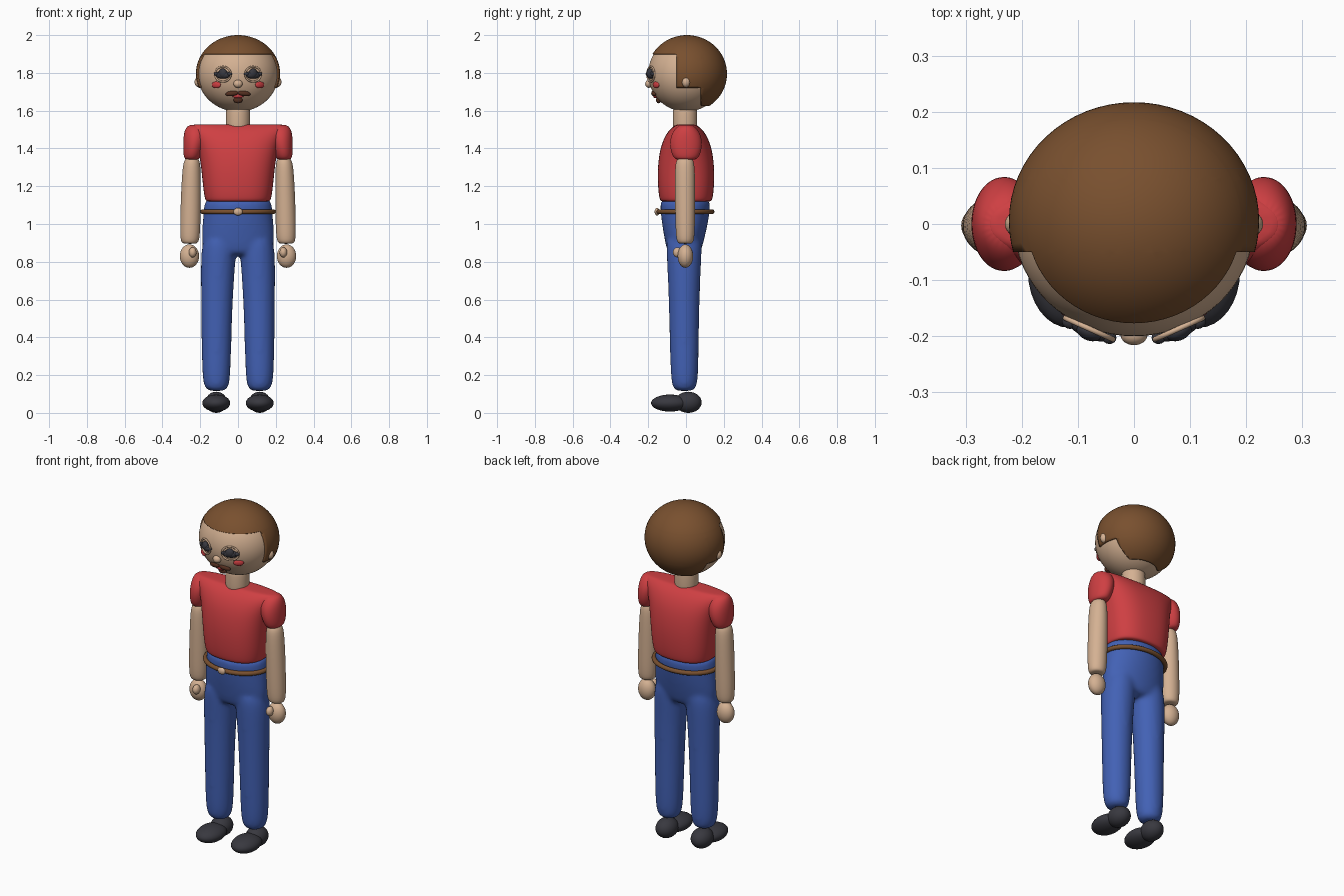
import bpy, bmesh, math
from mathutils import Matrix, Vector

cube = bpy.data.objects.get("Cube")
if cube:
    bpy.data.objects.remove(cube, do_unlink=True)


def material(name, rgb):
    m = bpy.data.materials.new(name)
    m.use_nodes = True
    m.diffuse_color = (*rgb, 1)
    m.node_tree.nodes["Principled BSDF"].inputs["Base Color"].default_value = (*rgb, 1)
    return m


SKIN = material("skin", (0.66, 0.44, 0.29))
HAIR = material("brown", (0.19, 0.08, 0.028))
DARK_HAIR = material("dark brown", (0.09, 0.03, 0.015))
RED = material("red", (0.62, 0.05, 0.055))
BLUE = material("blue", (0.055, 0.12, 0.46))
DARK = material("charcoal", (0.04, 0.04, 0.05))


def finish(name, bm, mat):
    bmesh.ops.recalc_face_normals(bm, faces=bm.faces)
    me = bpy.data.meshes.new(name)
    bm.to_mesh(me)
    bm.free()
    me.shade_smooth()
    me.materials.append(mat)
    ob = bpy.data.objects.new(name, me)
    bpy.context.collection.objects.link(ob)
    return ob


def ball(name, loc, radii, mat, tilt=0, turn=0, segs=32):
    """Ellipsoid, tilted about y and then turned about z."""
    bm = bmesh.new()
    bmesh.ops.create_uvsphere(bm, u_segments=segs, v_segments=segs // 2, radius=1)
    bm.transform(Matrix.Translation(loc) @ Matrix.Rotation(turn, 4, 'Z')
                 @ Matrix.Rotation(tilt, 4, 'Y') @ Matrix.Diagonal((*radii, 1)))
    return finish(name, bm, mat)


def ring(name, loc, rx, ry, minor, mat, frame=Matrix()):
    """Elliptical torus lying in the xy plane of its frame."""
    bm = bmesh.new()
    n, k = 48, 10
    rows = []
    for i in range(n):
        a = math.tau * i / n
        row = []
        for j in range(k):
            b = math.tau * j / k
            w = minor * math.cos(b)
            row.append(bm.verts.new(((rx + w) * math.cos(a), (ry + w) * math.sin(a), minor * math.sin(b))))
        rows.append(row)
    for i in range(n):
        p, q = rows[i], rows[(i + 1) % n]
        for j in range(k):
            bm.faces.new((p[j], q[j], q[(j + 1) % k], p[(j + 1) % k]))
    bm.transform(Matrix.Translation(loc) @ frame)
    return finish(name, bm, mat)


def loft(name, tubes, mat, power=2.0, segs=24):
    """Closed tubes through (z, cx, cy, rx, ry) sections, smoothed."""
    bm = bmesh.new()
    for sections in tubes:
        rows = []
        for z, cx, cy, rx, ry in sections:
            row = []
            for i in range(segs):
                c, s = math.cos(math.tau * i / segs), math.sin(math.tau * i / segs)
                x = math.copysign(abs(c) ** (2 / power), c)
                y = math.copysign(abs(s) ** (2 / power), s)
                row.append(bm.verts.new((cx + rx * x, cy + ry * y, z)))
            rows.append(row)
        for p, q in zip(rows, rows[1:]):
            for i in range(segs):
                j = (i + 1) % segs
                bm.faces.new((p[i], p[j], q[j], q[i]))
        bm.faces.new(rows[0][::-1])
        bm.faces.new(rows[-1])
    ob = finish(name, bm, mat)
    ob.modifiers.new("smooth_form", 'SUBSURF').levels = 2
    ob.modifiers["smooth_form"].render_levels = 2
    return ob


# Head and neck
HEAD_Z, HX, HY, HZ = 1.795, 0.214, 0.2, 0.2


def face_point(x, z, out=0.0):
    """Point on the front of the head."""
    y = -HY * math.sqrt(1 - (x / HX) ** 2 - ((z - HEAD_Z) / HZ) ** 2)
    return Vector((x, y - out, z))


ball("head", (0, 0, HEAD_Z), (HX, HY, HZ), SKIN, segs=64)
loft("neck", [[(1.5, 0, -.005, .06, .06), (1.51, 0, -.005, .065, .065),
               (1.6, 0, -.005, .065, .065), (1.63, 0, -.005, .06, .06)]], SKIN)

# Hair cap, cut along the fringe, temples and nape
bm = bmesh.new()
bmesh.ops.create_uvsphere(bm, u_segments=64, v_segments=40, radius=1)
bm.transform(Matrix.Translation((0, .005, HEAD_Z)) @ Matrix.Diagonal((.223, .212, .205, 1)))
FRINGE, SIDEBURN, NAPE, TEMPLE, NECK_EDGE = 1.9, 1.72, 1.625, -.05, .08
cuts = [((0, 0, z), (0, 0, 1)) for z in (FRINGE, SIDEBURN, NAPE)]
cuts += [((0, y, 0), (0, 1, 0)) for y in (TEMPLE, NECK_EDGE)]
for co, no in cuts:
    bmesh.ops.bisect_plane(bm, geom=bm.verts[:] + bm.edges[:] + bm.faces[:], plane_co=co, plane_no=no)


def bare(c):
    return ((c.z < FRINGE and c.y < TEMPLE) or (c.z < SIDEBURN and c.y < NECK_EDGE) or c.z < NAPE)


bmesh.ops.delete(bm, geom=[f for f in bm.faces if bare(f.calc_center_median())], context='FACES')
hair = finish("hair", bm, HAIR)
shell = hair.modifiers.new("thickness", 'SOLIDIFY')
shell.thickness = 0.014
shell.offset = -1

# Face
ball("nose", (0, -.197, 1.742), (.024, .019, .021), SKIN)
ball("mouth", face_point(0, 1.678), (.03, .012, .012), RED)
ball("chin_beard", face_point(0, 1.657), (.024, .014, .018), DARK_HAIR)

for s, side in ((1, "left"), (-1, "right")):
    turn = s * 0.42
    ball(side + "_ear", (s * .208, 0, 1.752), (.022, .022, .028), SKIN)
    ball(side + "_cheek", face_point(s * .115, 1.737), (.028, .01, .018), RED, turn=s * .6)
    ball(side + "_moustache", face_point(s * .032, 1.691, .002), (.035, .013, .014),
         DARK_HAIR, tilt=s * .12, turn=s * .15)
    # Eye with lid ring and lash tufts
    ball(side + "_eye", face_point(s * .08, 1.79), (.043, .018, .021), DARK, turn=turn)
    ball(side + "_pupil", face_point(s * .08, 1.798, .006), (.024, .016, .025), DARK, turn=turn)
    for i, dx in enumerate((-.035, 0, .035)):
        ball(f"{side}_lash_{i}", face_point(s * .08 + dx, 1.808 - abs(dx) * .4, .006),
             (.014, .012, .01), DARK, turn=turn, segs=16)
    lid = Matrix.Rotation(turn, 4, 'Z') @ Matrix.Rotation(math.pi / 2, 4, 'X')
    ring(side + "_eyelid", face_point(s * .08, 1.793, .001), .046, .04, .005, SKIN, lid)

# Shirt with puffed sleeves
loft("shirt", [[(1.118, 0, 0, .15, .115), (1.12, 0, 0, .172, .136), (1.14, 0, 0, .178, .143),
                (1.2, 0, 0, .187, .15), (1.3, 0, 0, .196, .152), (1.4, 0, 0, .212, .138),
                (1.46, 0, 0, .235, .115), (1.5, 0, 0, .258, .088), (1.522, 0, 0, .268, .06),
                (1.528, 0, 0, .24, .045)]], RED, power=2.5)
for s, side in ((1, "left"), (-1, "right")):
    loft(side + "_sleeve", [[(1.338, s * .243, 0, .03, .045), (1.35, s * .243, 0, .045, .068),
                             (1.4, s * .235, 0, .056, .086), (1.46, s * .227, 0, .063, .085),
                             (1.505, s * .225, 0, .056, .06), (1.526, s * .225, 0, .035, .03)]], RED)

# Trousers, pelvis and legs blended into one form
pelvis = [(.83, 0, -.01, .15, .075), (.86, 0, -.01, .187, .092), (.93, 0, -.008, .195, .108),
          (1.0, 0, -.006, .19, .122), (1.07, 0, -.004, .183, .132), (1.12, 0, -.004, .18, .134),
          (1.135, 0, -.004, .16, .115)]
legs = [[(.115, s * .113, -.008, .04, .042), (.13, s * .114, -.008, .062, .062),
         (.18, s * .115, -.008, .075, .073), (.35, s * .114, -.009, .079, .077),
         (.55, s * .112, -.01, .083, .081), (.75, s * .108, -.01, .09, .088),
         (.88, s * .1, -.01, .095, .096), (.95, s * .09, -.01, .08, .09)] for s in (1, -1)]
trousers = loft("trousers", [pelvis] + legs, BLUE)
blend = trousers.modifiers.new("blend", 'REMESH')
blend.mode = 'VOXEL'
blend.voxel_size = 0.012
blend.use_smooth_shade = True
soften = trousers.modifiers.new("soften", 'SMOOTH')
soften.factor = 0.5
soften.iterations = 8

# Belt and buckle
ring("belt", (0, -.003, 1.065), .187, .141, .013, HAIR)
ball("buckle", (0, -.153, 1.065), (.024, .013, .02), SKIN)

# Arms, hands and shoes
for s, side in ((1, "left"), (-1, "right")):
    loft(side + "_arm", [[(.895, s * .255, -.004, .03, .03), (.902, s * .255, -.004, .046, .043),
                          (.94, s * .254, -.004, .054, .051), (1.12, s * .25, -.005, .054, .054),
                          (1.3, s * .246, -.006, .049, .054), (1.34, s * .244, -.006, .04, .045),
                          (1.36, s * .244, -.006, .02, .025)]], SKIN)
    ball(side + "_hand", (s * .257, -.003, .83), (.051, .041, .062), SKIN)
    ball(side + "_thumb", (s * .24, -.045, .85), (.02, .024, .027), SKIN)
    ball(side + "_shoe_toe", (s * .115, -.085, .052), (.074, .1, .045), DARK)
    ball(side + "_shoe_heel", (s * .115, .012, .056), (.058, .071, .056), DARK)
